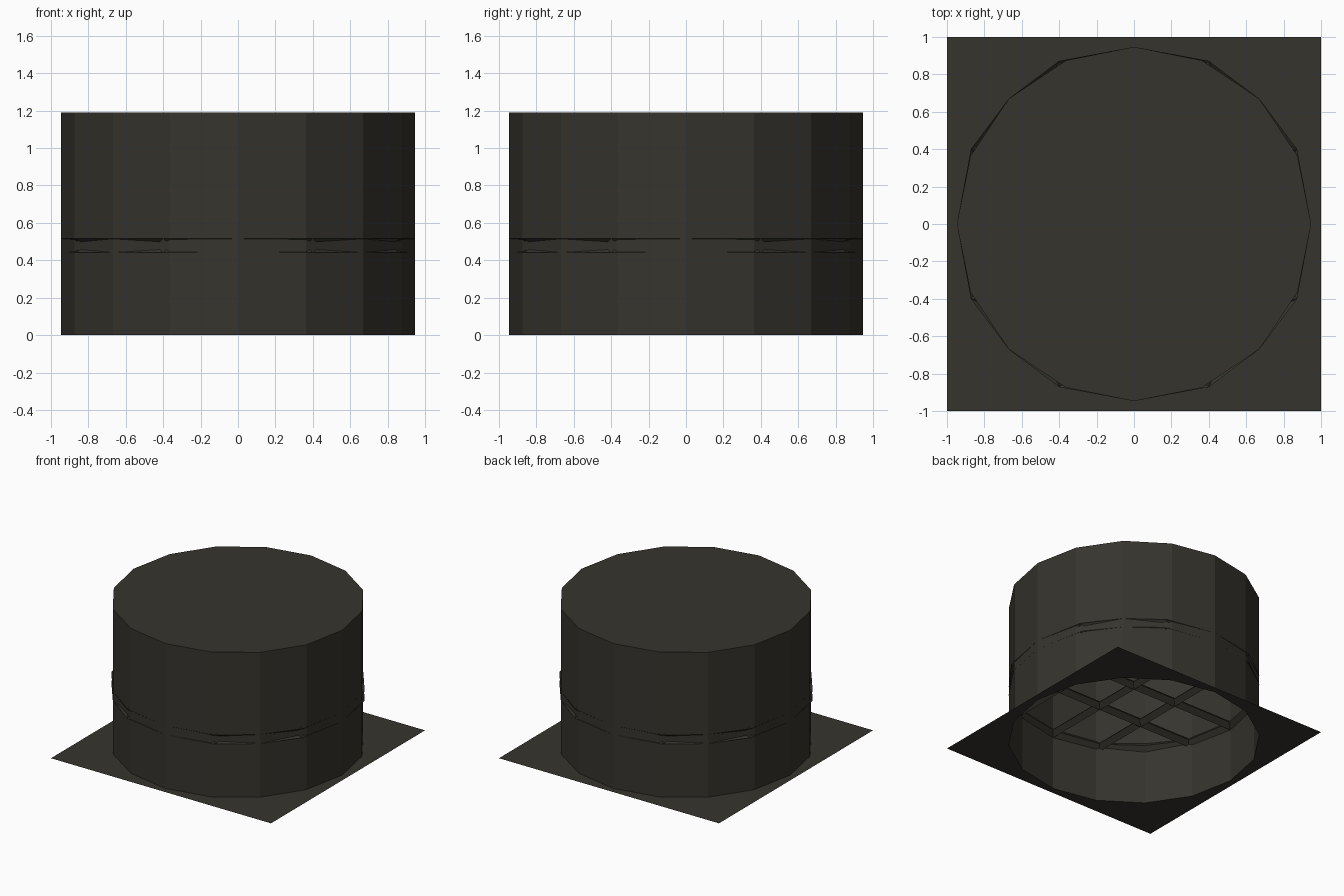
import bpy, bmesh, math

if "Cube" in bpy.data.objects:
    bpy.data.objects.remove(bpy.data.objects["Cube"])

R, H, SIDES = 0.947, 1.19, 16
GRATE_Z, BAR = 0.478, 0.075

olive = bpy.data.materials.new("dark olive metal")
olive.diffuse_color = (0.036, 0.034, 0.026, 1)
olive.use_nodes = True
olive.node_tree.nodes["Principled BSDF"].inputs["Base Color"].default_value = olive.diffuse_color


def make_object(name, bm):
    mesh = bpy.data.meshes.new(name)
    bm.to_mesh(mesh)
    bm.free()
    mesh.materials.append(olive)
    obj = bpy.data.objects.new(name, mesh)
    bpy.context.collection.objects.link(obj)
    return obj


# Drum wall with closed lid, open underneath, and square flange around its foot
bm = bmesh.new()
low, high, square = [], [], []
for i in range(SIDES):
    a = i * math.tau / SIDES
    c, s = math.cos(a), math.sin(a)
    k = max(abs(c), abs(s))
    low.append(bm.verts.new((R * c, R * s, 0)))
    high.append(bm.verts.new((R * c, R * s, H)))
    square.append(bm.verts.new((c / k, s / k, 0)))
for i in range(SIDES):
    j = (i + 1) % SIDES
    bm.faces.new((low[i], low[j], high[j], high[i]))
    bm.faces.new((square[i], square[j], low[j], low[i]))
bm.faces.new(high)
make_object("drum_and_flange", bm)

# Grate inside the drum: a grid with its rim rounded, turned into diamond bars
bm = bmesh.new()
bmesh.ops.create_grid(bm, x_segments=4, y_segments=4, size=0.8)
for v in bm.verts:
    x, y = v.co.x, v.co.y
    lo, hi = sorted((abs(x), abs(y)))
    if hi > 0.7:
        if lo > 0.7:
            f = 0.67 / 0.8
            v.co.x, v.co.y = x * f, y * f
        else:
            reach = 0.872 if lo > 0.2 else R
            if abs(x) > abs(y):
                v.co.x = math.copysign(reach, x)
            else:
                v.co.y = math.copysign(reach, y)
    v.co.z = GRATE_Z
grate = make_object("inner_grate", bm)
wire = grate.modifiers.new("bars", 'WIREFRAME')
wire.thickness = BAR
wire.use_boundary = False
wire.use_even_offset = True
wire.use_replace = True
